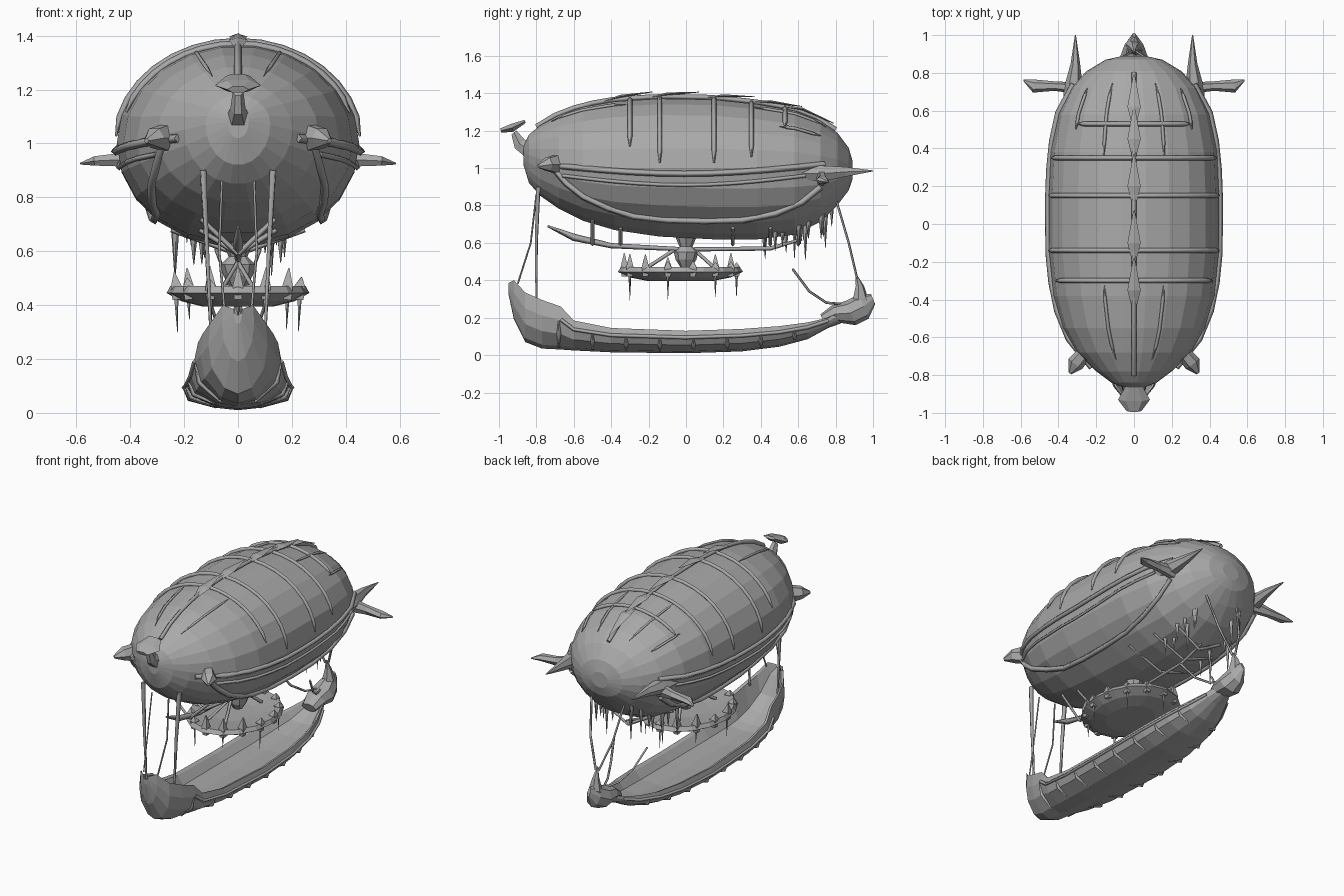
import bpy, math, random
from mathutils import Vector

random.seed(4)
if "Cube" in bpy.data.objects:
    bpy.data.objects.remove(bpy.data.objects["Cube"])

grey = bpy.data.materials.new("plain grey")
grey.use_nodes = True
grey.diffuse_color = (0.4, 0.4, 0.4, 1)
grey.node_tree.nodes["Principled BSDF"].inputs["Base Color"].default_value = (0.4, 0.4, 0.4, 1)


def add(name, data):
    data.materials.append(grey)
    ob = bpy.data.objects.new(name, data)
    bpy.context.collection.objects.link(ob)
    return ob


def loft(name, rings, cap=True):
    n = len(rings[0])
    faces = [(i * n + j, i * n + (j + 1) % n, (i + 1) * n + (j + 1) % n, (i + 1) * n + j)
             for i in range(len(rings) - 1) for j in range(n)]
    if cap:
        faces += [tuple(reversed(range(n))), tuple(range((len(rings) - 1) * n, len(rings) * n))]
    me = bpy.data.meshes.new(name)
    me.from_pydata([p for r in rings for p in r], [], faces)
    return add(name, me)


def rod(name, points, radius, taper=None):
    # four-sided bar along a path, with optional radius factors
    cu = bpy.data.curves.new(name, "CURVE")
    cu.dimensions = "3D"
    cu.bevel_depth, cu.bevel_resolution = radius, 0
    cu.use_fill_caps = True
    sp = cu.splines.new("POLY")
    sp.points.add(len(points) - 1)
    for i, p in enumerate(points):
        sp.points[i].co = (*p, 1)
        sp.points[i].radius = taper[i] if taper else 1
    return add(name, cu)


def spindle(name, path, sizes, sides=6):
    # faceted body: path points with (width, depth) around each
    axis = (Vector(path[-1]) - Vector(path[0])).normalized()
    u = axis.orthogonal().normalized() if abs(axis.z) > 0.9 else axis.cross((0, 0, 1)).normalized()
    v = axis.cross(u)
    turns = [math.tau * k / sides for k in range(sides)]
    return loft(name, [[Vector(p) + u * a * math.cos(t) + v * b * math.sin(t) for t in turns]
                       for p, (a, b) in zip(path, sizes)])


def lookup(table, y):
    for a, b in zip(table, table[1:]):
        if y <= b[0]:
            t = max(0, (y - a[0]) / (b[0] - a[0]))
            return [p + (q - p) * t for p, q in zip(a[1:], b[1:])]
    return table[-1][1:]


# Gas envelope: y, half width, top, middle, bottom
ENVELOPE = [(-.87, .04, 1.12, 1.08, 1.02), (-.84, .12, 1.18, 1.07, .92), (-.78, .2, 1.23, 1.05, .85),
            (-.68, .3, 1.285, 1.03, .78), (-.55, .375, 1.33, 1.01, .715), (-.38, .425, 1.36, 1, .665),
            (-.14, .45, 1.375, 1, .63), (.15, .45, 1.37, 1, .615), (.38, .44, 1.345, 1, .615),
            (.58, .4, 1.31, 1, .64), (.72, .335, 1.255, .99, .71), (.81, .25, 1.19, .99, .8),
            (.87, .15, 1.11, .99, .88), (.89, .06, 1.04, .99, .94)]


def skin(y, angle, lift=0):
    w, top, mid, bot = lookup(ENVELOPE, y)
    s = math.sin(angle)
    h = top - mid if s > 0 else mid - bot
    return Vector(((w + lift) * math.cos(angle), y, mid + (h + lift) * s))


def skin_at(y, z, side, lift=0):
    w, top, mid, bot = lookup(ENVELOPE, y)
    s = (z - mid) / (top - mid if z > mid else mid - bot)
    p = skin(y, math.asin(max(-1, min(1, s))), lift)
    return Vector((p.x * side, p.y, p.z))


loft("envelope", [[skin(row[0], math.tau * k / 22) for k in range(22)] for row in ENVELOPE])

# Crest and cross ribs over the top
rod("crest", [skin(-.8 + .1 * k, math.pi / 2, .008) for k in range(17)], .014)
for y, reach in ((-.3, 1.25), (-.14, 1.5), (.15, 1.5), (.35, 1.4), (.53, .8)):
    arc = [math.pi / 2 + reach * (k / 8 - 1) for k in range(17)]
    rod("cross_rib", [skin(y, a, .004) for a in arc], .013, [.3] + [1] * 15 + [.3])
for y in (-.35, -.1, .2, .45, .62):
    spindle("crest_streamer", [skin(y - .1, 1.57, .005), skin(y, 1.57, .022), skin(y + .17, 1.57, .035)],
            [(.01, .004), (.035, .008), (.004, .002)], 4)

for s in (-1, 1):
    # Side rails that follow the envelope
    rod("upper_rail", [skin_at(-.76 + .15 * k, 1.02 - .05 * math.sin(math.pi * k / 10), s, .006)
                       for k in range(11)], .016)
    low = [(-.7, .99), (-.64, .92), (-.55, .85), (-.42, .79), (-.28, .745), (-.1, .725),
           (.1, .72), (.3, .725), (.48, .76), (.62, .82), (.72, .9)]
    rod("lower_rail", [skin_at(y, z, s, .006) for y, z in low], .017)
    rod("middle_rail", [skin_at(-.66 + .13 * k, .96 - .05 * math.sin(math.pi * k / 10), s, .004)
                        for k in range(11)], .01)
    # Lengthwise seams
    for a, y0, y1 in ((1.2, -.72, -.32), (1.2, .35, .75), (.75, .5, .72)):
        seam = [skin(y0 + (y1 - y0) * k / 5, a, .003) for k in range(6)]
        rod("seam", [(p.x * s, p.y, p.z) for p in seam], .009, [.2, 1, 1, 1, 1, .2])
    # Front knobs, rear spikes and side fins
    spindle("front_knob", [(s * .26, -.68, 1.02), (s * .31, -.74, 1.02), (s * .34, -.79, 1.01)],
            [(.04, .06), (.045, .04), (.01, .01)])
    spindle("rear_spike", [(s * .35, .6, .97), (s * .32, .72, .97), (s * .31, .85, .98), (s * .31, 1, .985)],
            [(.03, .03), (.05, .05), (.025, .03), (.003, .003)])
    spindle("side_fin", [(s * .3, .72, .95), (s * .42, .73, .94), (s * .53, .73, .935), (s * .585, .76, .925)],
            [(.03, .05), (.025, .03), (.035, .02), (.004, .004)])

# Nose ornament
spindle("nose_stem", [(0, -.83, 1.09), (0, -.89, 1.13), (0, -.92, 1.19)], [(.05, .05), (.028, .04), (.02, .02)])
spindle("nose_plate", [(0, -.99, 1.2), (0, -.93, 1.215), (0, -.86, 1.25)], [(.04, .014), (.085, .025), (.045, .01)])

# Keel beam and braces below the envelope
rod("keel_beam", [(0, -.74, .69), (0, -.6, .63), (0, -.4, .585), (0, 0, .565), (0, .45, .57), (0, .62, .62)],
    .014, [.4, 1.4, 1, .8, .8, .5])
for s in (-1, 1):
    for y in (-.5, -.35, .25, .45, .6):
        rod("keel_brace", [(0, y, .59), skin_at(y, .68 if y > -.4 else .72, s)], .01)

# Pylon and suspended deck
spindle("pylon", [(0, 0, .47), (0, 0, .51), (0, 0, .55), (0, 0, .58), (0, 0, .64)],
        [(.03, .03), (.055, .055), (.07, .06), (.035, .035), (.06, .06)], 8)
deck = []
for z, f in ((.395, .5), (.415, .8), (.445, 1), (.47, .95), (.465, .8), (.45, .4)):
    deck.append([(.265 * f * math.cos(t), -.03 + .335 * f * math.sin(t), z)
                 for t in [math.tau * k / 16 for k in range(16)]])
loft("deck", deck)
for k in range(14):
    t = math.tau * (k + .5) / 14
    x, y = .235 * math.cos(t), -.03 + .3 * math.sin(t)
    h = random.uniform(.49, .55)
    spindle("deck_post", [(x, y, .42), (x, y, .47), (x * 1.03, y, h)], [(.02, .02), (.028, .028), (.003, .003)], 4)
    if k % 2:
        rod("deck_tassel", [(x, y, .43), (x * .98, y, random.uniform(.27, .37))], .008, [1, .1])
for s in (-1, 1):
    for y in (-.22, .16):
        rod("deck_stay", [(s * .06, y, .46), (0, y * .3, .56)], .01)

# Boat hull: y, half width, rim height, bottom, floor
BOAT = [(-.95, .015, .385, .33, .37), (-.92, .06, .4, .19, .33), (-.86, .11, .335, .07, .22), (-.77, .14, .295, .035, .15),
        (-.67, .16, .26, .03, .11), (-.6, .175, .185, .025, .095), (-.4, .19, .145, .015, .085),
        (0, .2, .13, .01, .08), (.3, .19, .14, .02, .085), (.5, .165, .155, .045, .1),
        (.65, .125, .175, .085, .125), (.76, .08, .2, .145, .17), (.83, .05, .235, .17, .21)]
hull = []
for y, w, rim, bot, floor in BOAT:
    half = [(w * .45, bot + (rim - bot) * .08), (w * .88, bot + (rim - bot) * .36),
            (w, bot + (rim - bot) * .68), (w * .93, rim), (w * .82, rim - .008), (w * .6, floor)]
    hull.append([(0, y, bot)] + [(x, y, z) for x, z in half] + [(0, y, floor - .008)]
                + [(-x, y, z) for x, z in reversed(half)])
loft("boat_hull", hull)

# Hull bands, rim and keel
for k in range(8):
    y = -.68 + .18 * k
    w, rim, bot, floor = lookup(BOAT, y)
    for s in (-1, 1):
        rod("hull_band", [(s * w * .4, y, bot + .01), (s * w * .9, y, bot + (rim - bot) * .36),
                          (s * w * 1.01, y, bot + (rim - bot) * .65)], .012, [.4, 1, .3])
for s in (-1, 1):
    rod("rim_rail", [(s * w, y, bot + (rim - bot) * .7) for y, w, rim, bot, f in BOAT[4:12]], .01)

# Curled stern and its upright tip
spindle("stern_scroll", [(0, .73, .19), (0, .8, .22), (0, .88, .225), (0, .95, .26), (0, 1, .3)],
        [(.05, .03), (.07, .05), (.075, .07), (.05, .07), (.01, .03)], 8)
spindle("stern_tip", [(0, .9, .22), (0, .935, .3), (0, .93, .37), (0, .91, .43)],
        [(.05, .05), (.04, .045), (.02, .025), (.004, .004)])

# Mooring ropes
for s in (-1, 1):
    rod("bow_rope", [(s * .13, -.79, .9), (s * .115, -.8, .6), (s * .1, -.8, .28)], .012, [1.2, .8, .5])
    rod("bow_thread", [(s * .06, -.8, .86), (s * .07, -.83, .6), (s * .05, -.9, .38)], .005)
    rod("stern_rope", [(s * .12, .8, .84), (s * .08, .87, .6), (s * .01, .915, .41)], .007)
    rod("stern_line", [(s * .12, .57, .46), (s * .08, .66, .34), (s * .04, .75, .28), (0, .86, .27)], .007)

# Tattered threads under the rear
for k in range(16):
    s, y = 1 - 2 * (k % 2), random.uniform(.4, .78)
    top = skin(y, -random.uniform(.9, 1.35))
    drop = random.uniform(.06, .2)
    rod("thread", [(s * top.x, y, top.z + .02), (s * top.x, y, top.z - drop)], .012, [1.3, .1])
